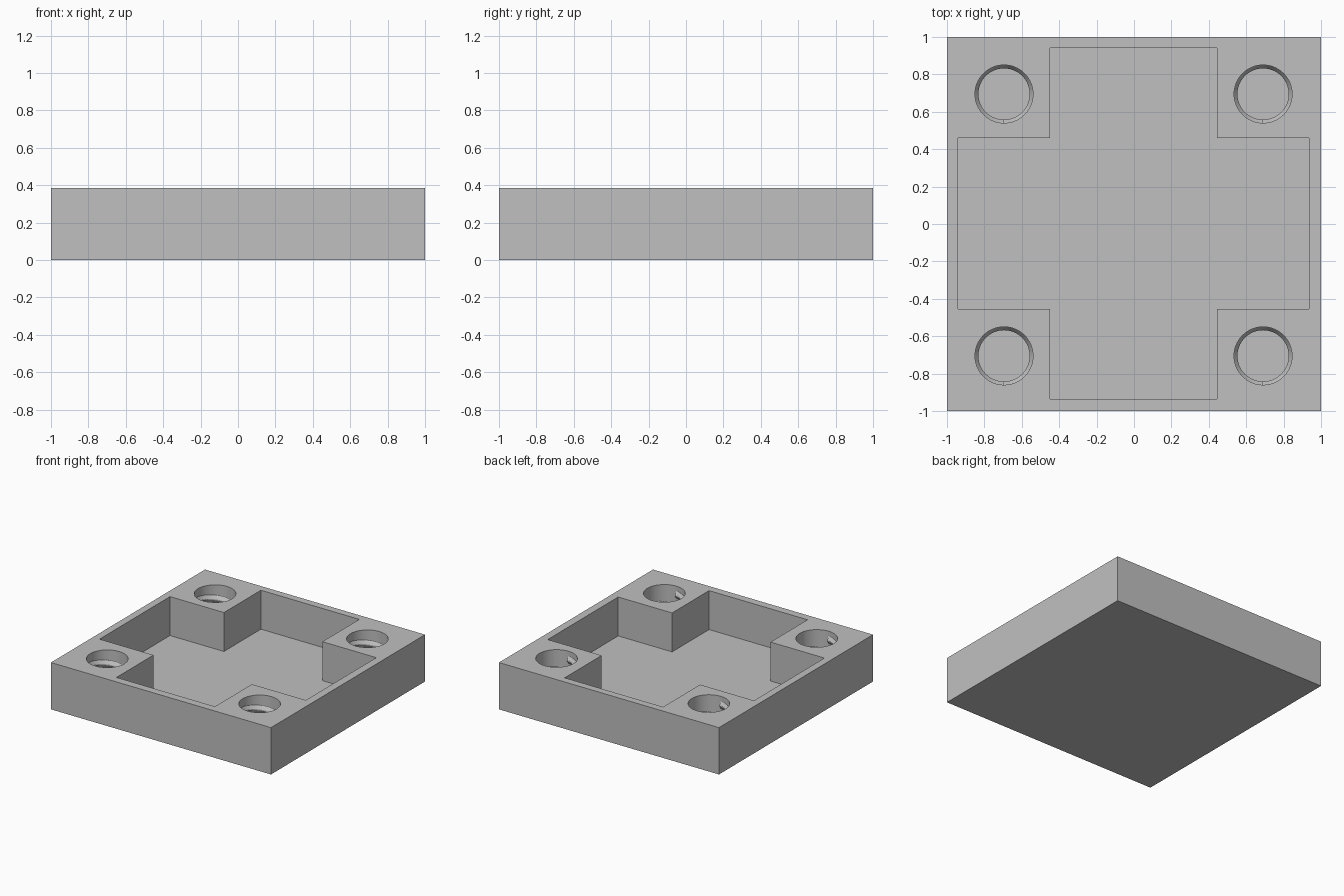
import bpy
import bmesh
from math import pi, sin, cos, radians

cube = bpy.data.objects.get("Cube")
if cube:
    bpy.data.objects.remove(cube, do_unlink=True)

HEIGHT = 0.385
FLOOR = 0.065
HOLE_R = 0.155
CREST_R = 0.137
PITCH = 0.11
TURNS = 2
SEGMENTS = 64
HOLES = [(x, y) for x in (-0.695, 0.69) for y in (-0.705, 0.695)]

grey = bpy.data.materials.new("plain grey")
grey.use_nodes = True
grey.diffuse_color = (0.53, 0.53, 0.53, 1)
grey.node_tree.nodes["Principled BSDF"].inputs["Base Color"].default_value = grey.diffuse_color


def make_object(name, bm):
    bmesh.ops.recalc_face_normals(bm, faces=bm.faces)
    mesh = bpy.data.meshes.new(name)
    bm.to_mesh(mesh)
    bm.free()
    mesh.materials.append(grey)
    obj = bpy.data.objects.new(name, mesh)
    bpy.context.collection.objects.link(obj)
    return obj


def prism(name, outline, low, high):
    bm = bmesh.new()
    base = bm.faces.new([bm.verts.new((x, y, low)) for x, y in outline])
    top = bmesh.ops.extrude_face_region(bm, geom=[base])["geom"]
    verts = [v for v in top if isinstance(v, bmesh.types.BMVert)]
    bmesh.ops.translate(bm, verts=verts, vec=(0, 0, high - low))
    return make_object(name, bm)


def cut(target, cutter):
    cutter.hide_render = True
    mod = target.modifiers.new("cut", "BOOLEAN")
    mod.operation = "DIFFERENCE"
    mod.solver = "EXACT"
    mod.object = cutter
    bpy.context.view_layer.objects.active = target
    bpy.ops.object.modifier_apply(modifier=mod.name)
    bpy.data.objects.remove(cutter, do_unlink=True)


def smooth(obj):
    bpy.ops.object.select_all(action="DESELECT")
    obj.select_set(True)
    bpy.context.view_layer.objects.active = obj
    bpy.ops.object.shade_smooth_by_angle(angle=radians(25))


# Square block
block = prism("tray_block", [(-1, -1), (1, -1), (1, 1), (-1, 1)], 0, HEIGHT)

# Cross-shaped pocket leaving four corner posts
l, r, b, t = -0.94, 0.935, -0.935, 0.94        # outer ends of the arms
il, ir, ib, it = -0.45, 0.445, -0.455, 0.46    # inner corners
cross = [(il, b), (ir, b), (ir, ib), (r, ib), (r, it), (ir, it),
         (ir, t), (il, t), (il, it), (l, it), (l, ib), (il, ib)]
cut(block, prism("pocket_cutter", cross, FLOOR, HEIGHT + 0.2))

# Blind round hole in each post
for x, y in HOLES:
    ring = [(x + HOLE_R * cos(2 * pi * i / SEGMENTS),
             y + HOLE_R * sin(2 * pi * i / SEGMENTS)) for i in range(SEGMENTS)]
    cut(block, prism("hole_cutter", ring, FLOOR, HEIGHT + 0.2))
smooth(block)


# Helical thread ridge inside each hole, starting at the front side
def thread(name, x, y):
    profile = [(HOLE_R, 0.03), (CREST_R, 0.004), (CREST_R, -0.004), (HOLE_R, -0.03)]
    bm = bmesh.new()
    rows = []
    for i in range(SEGMENTS * TURNS + 1):
        turn = i / SEGMENTS
        a = -pi / 2 - 2 * pi * turn
        z = HEIGHT - 0.07 - PITCH * turn
        rows.append([bm.verts.new((x + rad * cos(a), y + rad * sin(a), max(z + dz, FLOOR)))
                     for rad, dz in profile])
    for p, q in zip(rows, rows[1:]):
        for k in range(len(profile)):
            n = (k + 1) % len(profile)
            bm.faces.new((p[k], p[n], q[n], q[k]))
    bm.faces.new(rows[0])
    bm.faces.new(rows[-1])
    return make_object(name, bm)


for x, y in HOLES:
    name = ("back" if y > 0 else "front") + ("_left" if x > 0 else "_right") + "_thread"
    smooth(thread(name, x, y))
